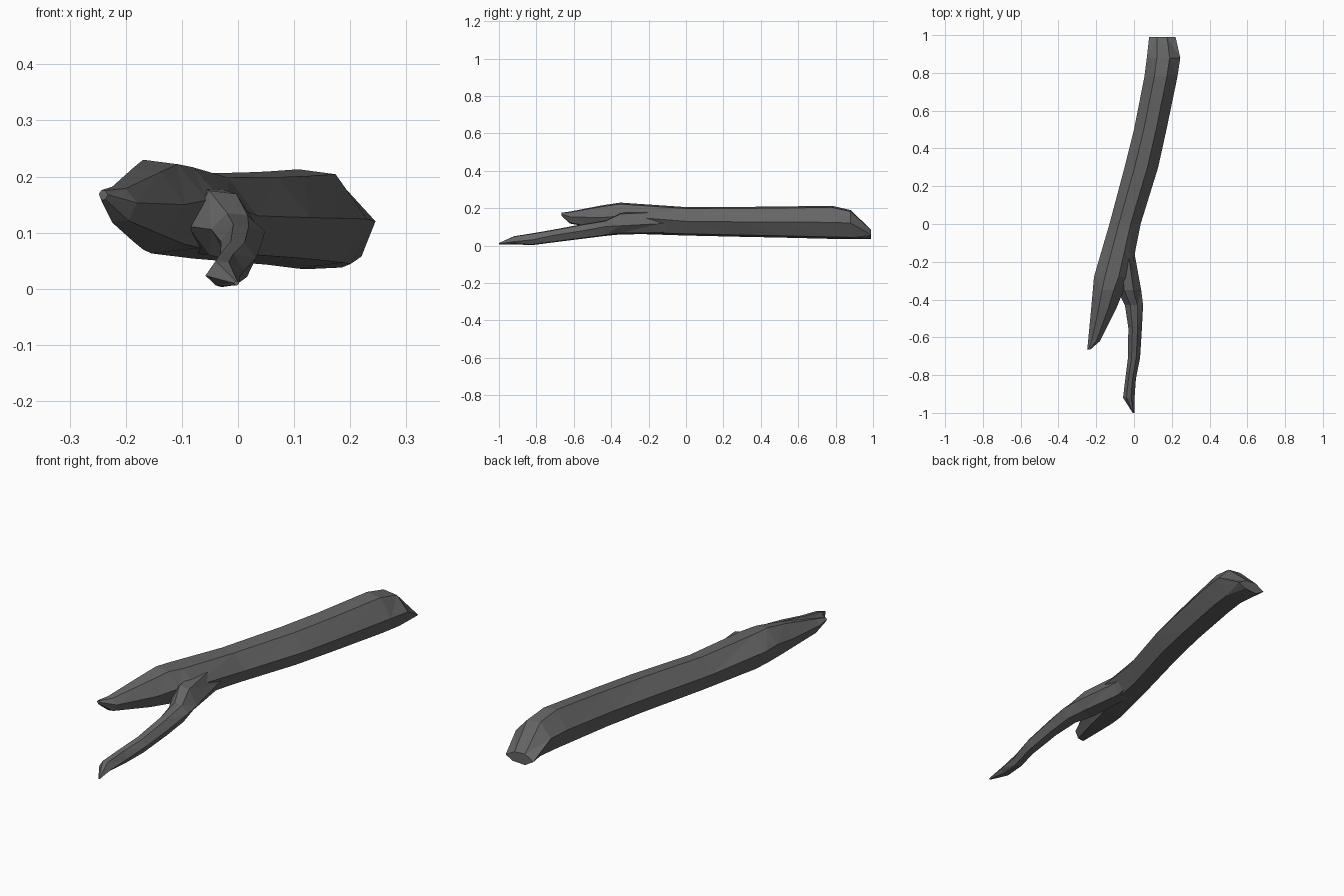
import bpy, bmesh
from mathutils import Vector

cube = bpy.data.objects.get("Cube")
if cube:
    bpy.data.objects.remove(cube, do_unlink=True)

# Weathered grey wood
wood = bpy.data.materials.new("weathered_grey_wood")
wood.use_nodes = True
grey = (0.13, 0.13, 0.13, 1)
wood.diffuse_color = grey
wood.node_tree.nodes["Principled BSDF"].inputs["Base Color"].default_value = grey


def loft(name, sections):
    """Six-sided limb through sections of (y, left, right, bottom, top, ridge height)."""
    bm = bmesh.new()
    rings = []
    for y, left, right, low, high, ridge in sections:
        w = right - left
        mid = low + (high - low) * ridge
        outline = [(left, mid), (left + w * 0.3, high), (left + w * 0.68, high - (high - low) * 0.05),
                   (right, mid - (high - low) * 0.05), (left + w * 0.75, low + (high - low) * 0.06),
                   (left + w * 0.3, low)]
        rings.append([bm.verts.new(Vector((x, y, z))) for x, z in outline])
    for a, b in zip(rings, rings[1:]):
        for i in range(6):
            j = (i + 1) % 6
            bm.faces.new((a[i], a[j], b[j], b[i]))
    bm.faces.new(rings[0])
    bm.faces.new(rings[-1])
    bmesh.ops.triangulate(bm, faces=bm.faces[:])
    bmesh.ops.recalc_face_normals(bm, faces=bm.faces[:])
    mesh = bpy.data.meshes.new(name)
    bm.to_mesh(mesh)
    bm.free()
    mesh.materials.append(wood)
    obj = bpy.data.objects.new(name, mesh)
    bpy.context.collection.objects.link(obj)
    return obj


# Main limb, from the blunt cut end to the short upper prong
branch = loft("branch", [
    (0.99, 0.08, 0.22, 0.035, 0.085, 0.5),
    (0.88, 0.068, 0.245, 0.035, 0.19, 0.6),
    (0.78, 0.055, 0.23, 0.036, 0.213, 0.55),
    (0.50, 0.0, 0.172, 0.043, 0.209, 0.55),
    (0.30, -0.05, 0.128, 0.047, 0.207, 0.55),
    (0.0, -0.13, 0.035, 0.054, 0.206, 0.55),
    (-0.28, -0.212, -0.02, 0.063, 0.225, 0.6),
    (-0.35, -0.218, -0.055, 0.07, 0.23, 0.6),
    (-0.45, -0.227, -0.095, 0.085, 0.215, 0.55),
    (-0.62, -0.243, -0.18, 0.118, 0.182, 0.6),
    (-0.665, -0.248, -0.232, 0.158, 0.176, 0.6),
])

# Long lower prong
prong = loft("lower_prong", [
    (-0.04, -0.08, 0.0, 0.08, 0.17, 0.5),
    (-0.14, -0.10, 0.0, 0.062, 0.185, 0.5),
    (-0.35, -0.09, 0.038, 0.06, 0.175, 0.45),
    (-0.43, -0.048, 0.048, 0.052, 0.135, 0.65),
    (-0.55, -0.03, 0.042, 0.037, 0.115, 0.6),
    (-0.71, -0.032, 0.032, 0.017, 0.085, 0.6),
    (-0.82, -0.046, 0.01, 0.003, 0.066, 0.5),
    (-0.92, -0.058, 0.003, 0.006, 0.05, 0.4),
    (-1.0, -0.007, 0.002, 0.006, 0.014, 0.5),
])

# Fuse the fork into a single surface
fuse = branch.modifiers.new("fuse_fork", "BOOLEAN")
fuse.operation = "UNION"
fuse.solver = "EXACT"
fuse.object = prong
bpy.context.view_layer.objects.active = branch
branch.select_set(True)
bpy.ops.object.modifier_apply(modifier=fuse.name)
bpy.data.objects.remove(prong, do_unlink=True)
